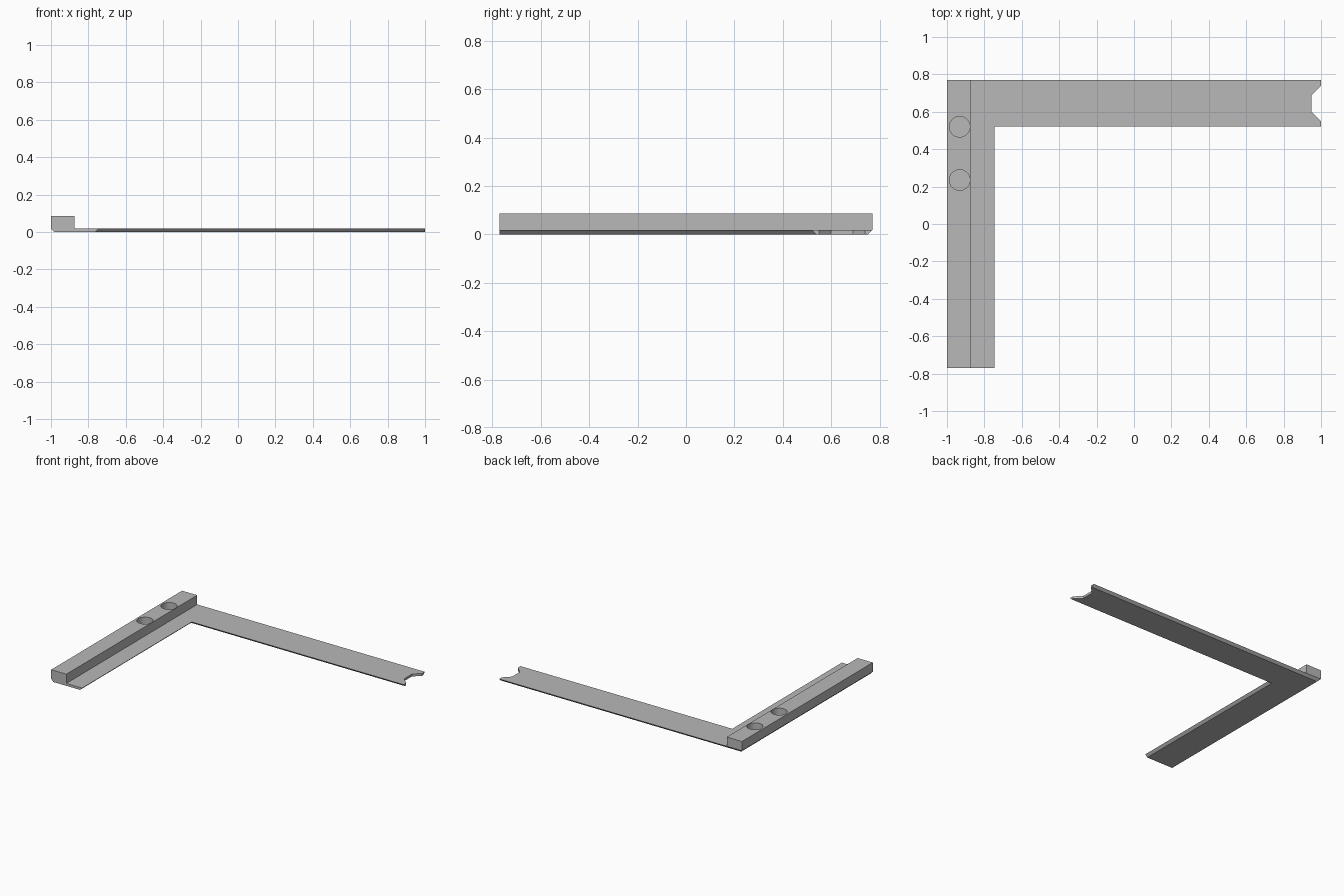
import bpy
import bmesh
from mathutils import Vector

cube = bpy.data.objects.get("Cube")
if cube:
    bpy.data.objects.remove(cube, do_unlink=True)

PLATE = 0.018    # plate thickness, also the width of the underside bevel
BAR_TOP = 0.087
BAR_EDGE = -0.875

grey = bpy.data.materials.new("plain grey")
grey.use_nodes = True
colour = (0.48, 0.48, 0.48, 1)
grey.diffuse_color = colour
grey.node_tree.nodes["Principled BSDF"].inputs["Base Color"].default_value = colour


def make_object(name, bm):
    bmesh.ops.recalc_face_normals(bm, faces=bm.faces[:])
    mesh = bpy.data.meshes.new(name)
    bm.to_mesh(mesh)
    bm.free()
    mesh.materials.append(grey)
    obj = bpy.data.objects.new(name, mesh)
    bpy.context.collection.objects.link(obj)
    return obj


# L-shaped plate outline: x, y, and the direction its underside moves inward
outline = [
    (-1, -0.77, 1, 0), (-0.745, -0.77, -1, 0), (-0.745, 0.52, -1, 1),
    (1, 0.52, 0, 1), (1, 0.55, 0, 0), (0.95, 0.60, 0, 0),
    (0.95, 0.69, 0, 0), (1, 0.74, 0, 0), (1, 0.77, 0, -1), (-1, 0.77, 1, -1),
]
bm = bmesh.new()
top = [bm.verts.new((x, y, PLATE)) for x, y, _, _ in outline]
low = [bm.verts.new((x + i * PLATE, y + j * PLATE, 0)) for x, y, i, j in outline]
top_face = bm.faces.new(top)
bm.faces.new(low[::-1])
for k in range(len(top)):
    n = (k + 1) % len(top)
    bm.faces.new((low[k], low[n], top[n], top[k]))

# Raised bar: split a strip off the plate's top and extrude it upward
bmesh.ops.bisect_plane(bm, geom=[top_face] + list(top_face.edges) + top,
                       plane_co=(BAR_EDGE, 0, 0), plane_no=(1, 0, 0))
bm.normal_update()
strip = next(f for f in bm.faces
             if all(v.co.z > PLATE - 1e-4 and v.co.x < BAR_EDGE + 1e-4 for v in f.verts))
raised = bmesh.ops.extrude_face_region(bm, geom=[strip])["geom"]
if strip.is_valid:
    bmesh.ops.delete(bm, geom=[strip], context="FACES_ONLY")
bmesh.ops.translate(bm, vec=Vector((0, 0, BAR_TOP - PLATE)),
                    verts=[g for g in raised if isinstance(g, bmesh.types.BMVert)])
bracket = make_object("corner_bracket", bm)

# Two round blind holes in the bar
bpy.context.view_layer.objects.active = bracket
bracket.select_set(True)
for y in (0.52, 0.235):
    bm = bmesh.new()
    bmesh.ops.create_cone(bm, cap_ends=True, segments=48, radius1=0.055,
                          radius2=0.055, depth=0.2)
    bmesh.ops.translate(bm, verts=bm.verts[:], vec=(-0.932, y, PLATE + 0.1))
    cutter = make_object("hole_cutter", bm)
    cutter.hide_render = True
    cut = bracket.modifiers.new("hole", "BOOLEAN")
    cut.operation = "DIFFERENCE"
    cut.solver = "EXACT"
    cut.object = cutter
    bpy.ops.object.modifier_apply(modifier=cut.name)
    bpy.data.objects.remove(cutter, do_unlink=True)

bpy.ops.object.shade_smooth_by_angle(angle=0.5)
